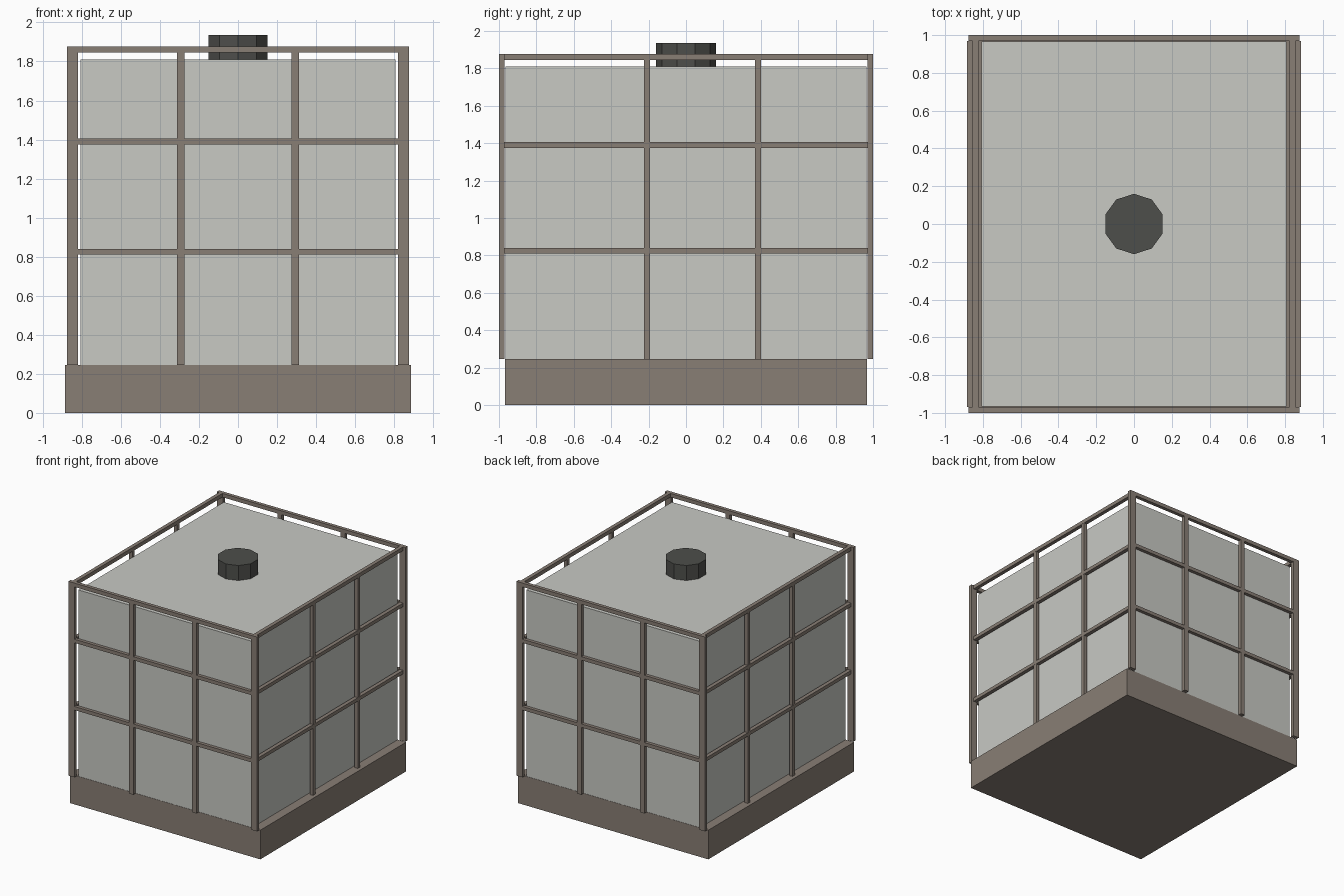
import bpy
import bmesh

if "Cube" in bpy.data.objects:
    bpy.data.objects.remove(bpy.data.objects["Cube"])


def material(name, rgb):
    m = bpy.data.materials.new(name)
    m.diffuse_color = (*rgb, 1.0)
    m.use_nodes = True
    m.node_tree.nodes["Principled BSDF"].inputs["Base Color"].default_value = m.diffuse_color
    return m


TAN = material("warm grey frame", (0.25, 0.21, 0.178))
PALE = material("pale grey tank", (0.58, 0.585, 0.55))
DARK = material("dark grey cap", (0.075, 0.077, 0.07))


def finish(name, bm, mat):
    mesh = bpy.data.meshes.new(name)
    bm.to_mesh(mesh)
    bm.free()
    mesh.materials.append(mat)
    obj = bpy.data.objects.new(name, mesh)
    bpy.context.collection.objects.link(obj)
    return obj


def box(name, x, y, z, mat):
    """Box spanning the given (min, max) ranges."""
    bm = bmesh.new()
    bmesh.ops.create_cube(bm, size=1.0)
    for v in bm.verts:
        for i, (lo, hi) in enumerate((x, y, z)):
            v.co[i] = (lo + hi) / 2 + v.co[i] * (hi - lo)
    return finish(name, bm, mat)


def around(c, width):
    return (c - width / 2, c + width / 2)


def mirrored(side, lo, hi):
    return (lo, hi) if side > 0 else (-hi, -lo)


BASE_TOP, RAIL_TOP = 0.245, 1.877
RAIL_LOW = RAIL_TOP - 0.032

# Base and tank
box("base", (-0.885, 0.885), (-0.968, 0.968), (0, BASE_TOP), TAN)
box("tank", (-0.807, 0.807), (-0.966, 0.966), (BASE_TOP, 1.81), PALE)

# Ten-sided filler cap
bm = bmesh.new()
bmesh.ops.create_cone(bm, cap_ends=True, segments=10, radius1=0.16, radius2=0.16, depth=0.127)
bmesh.ops.translate(bm, verts=bm.verts, vec=(0, 0, 1.8725))
finish("filler_cap", bm, DARK)

# Cage: front and back walls
for side, wall in ((-1, "front"), (1, "back")):
    y = mirrored(side, 0.97, 1.0)
    box(f"{wall}_top_rail", (-0.876, 0.876), y, (RAIL_LOW, RAIL_TOP), TAN)
    for z in (0.825, 1.39):
        box(f"{wall}_rail", (-0.83, 0.83), mirrored(side, 0.971, 0.999), around(z, 0.03), TAN)
    for x, w in ((-0.848, 0.056), (-0.293, 0.04), (0.293, 0.04), (0.848, 0.056)):
        box(f"{wall}_post", around(x, w), y, (BASE_TOP, RAIL_LOW), TAN)

# Cage: left and right walls
for side, wall in ((-1, "left"), (1, "right")):
    x = mirrored(side, 0.824, 0.856)
    box(f"{wall}_top_rail", x, (-0.97, 0.97), (RAIL_LOW, RAIL_TOP), TAN)
    for z in (0.825, 1.39):
        box(f"{wall}_rail", x, (-0.97, 0.97), around(z, 0.03), TAN)
    for y in (-0.209, 0.385):
        box(f"{wall}_post", mirrored(side, 0.825, 0.855), around(y, 0.032), (BASE_TOP, RAIL_LOW), TAN)
